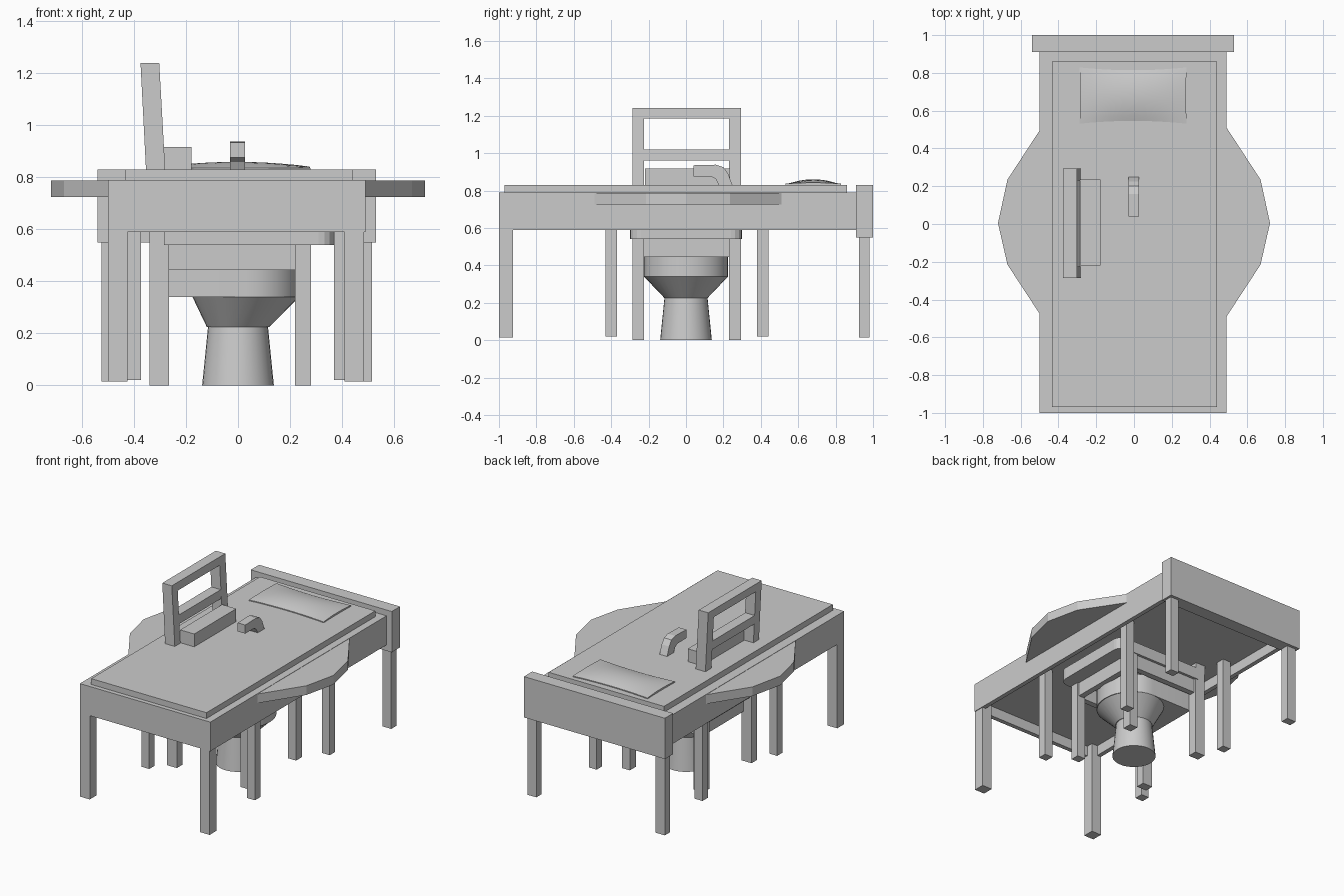
import bpy, bmesh, math

if "Cube" in bpy.data.objects:
    bpy.data.objects.remove(bpy.data.objects["Cube"])


def make(name, bm, smooth=False):
    bmesh.ops.recalc_face_normals(bm, faces=bm.faces[:])
    me = bpy.data.meshes.new(name)
    bm.to_mesh(me)
    bm.free()
    ob = bpy.data.objects.new(name, me)
    bpy.context.collection.objects.link(ob)
    if smooth:
        bpy.ops.object.select_all(action='DESELECT')
        ob.select_set(True)
        bpy.context.view_layer.objects.active = ob
        bpy.ops.object.shade_smooth_by_angle(angle=math.radians(35))
    return ob


def loft(name, rings, smooth=False):
    """Skin a stack of equal-length point rings and cap both ends."""
    bm = bmesh.new()
    vs = [[bm.verts.new(p) for p in r] for r in rings]
    n = len(rings[0])
    for a, b in zip(vs, vs[1:]):
        for i in range(n):
            j = (i + 1) % n
            bm.faces.new((a[i], a[j], b[j], b[i]))
    bm.faces.new(vs[0])
    bm.faces.new(vs[-1])
    return make(name, bm, smooth)


def rect(x0, x1, y0, y1, z):
    return [(x0, y0, z), (x1, y0, z), (x1, y1, z), (x0, y1, z)]


def box(name, x0, x1, y0, y1, z0, z1):
    return loft(name, [rect(x0, x1, y0, y1, z0), rect(x0, x1, y0, y1, z1)])


def prism(name, outline, z0, z1, smooth=False):
    return loft(name, [[(x, y, z) for x, y in outline] for z in (z0, z1)], smooth)


def ellipse(cx, rx, ry, n=32):
    return [(cx + rx * math.cos(2 * math.pi * i / n), ry * math.sin(2 * math.pi * i / n))
            for i in range(n)]


# bed: slab inside four rails, open underneath
box("bed_base", -0.48, 0.475, -0.98, 0.93, 0.66, 0.79)
box("bed_front_rail", -0.5, 0.49, -1.0, -0.97, 0.59, 0.79)
for s, x0, x1 in (("left", -0.5, -0.47), ("right", 0.46, 0.49)):
    box("bed_rail_" + s, x0, x1, -0.97, 0.92, 0.59, 0.79)
box("headboard", -0.54, 0.53, 0.91, 1.0, 0.55, 0.83)
box("mattress", -0.435, 0.44, -0.97, 0.86, 0.78, 0.83)
for s, x0, x1 in (("left", -0.5, -0.425), ("right", 0.41, 0.485)):
    box("bed_front_leg_" + s, x0, x1, -1.0, -0.925, 0.015, 0.7)
for s, x0, x1 in (("left", -0.525, -0.455), ("right", 0.45, 0.515)):
    box("bed_back_leg_" + s, x0, x1, 0.925, 0.98, 0.015, 0.6)

# pillow: domed, with long edges drawn in at the middle
bm = bmesh.new()
n = 10
for side in (0, 1):
    g = []
    for i in range(n + 1):
        u = 2 * i / n - 1
        row = []
        for j in range(n + 1):
            v = 2 * j / n - 1
            h = 0.006 + 0.024 * (1 - v * v) * (1 - 0.75 * u * u)
            row.append(bm.verts.new((-0.005 + 0.283 * u - 0.012 * u * (1 - v * v) * 0.2,
                                     0.68 + v * (0.134 + 0.015 * u * u),
                                     0.83 + side * h)))
        g.append(row)
    for i in range(n):
        for j in range(n):
            bm.faces.new((g[i][j], g[i + 1][j], g[i + 1][j + 1], g[i][j + 1]))
bmesh.ops.bridge_loops(bm, edges=[e for e in bm.edges if e.is_boundary])
make("pillow", bm, True)

# faceted round table running through the bed
quarter = [(0.72, 0.005), (0.67, 0.235), (0.49, 0.51), (0.27, 0.62)]
half = quarter + [(-x, y) for x, y in reversed(quarter)]
table = half[:]
table += [(x, -y + 0.02) for x, y in reversed(half) if y > 0.01]
prism("table_top", table, 0.725, 0.788)
for i, x in enumerate((-0.403, 0.4)):
    for j, y in enumerate((-0.4, 0.41)):
        box(f"table_leg_{i}{j}", x - 0.03, x + 0.03, y - 0.03, y + 0.03, 0.02, 0.73)

# chair: facing +x, seat with rounded front corners
seat = [(-0.285, -0.3), (0.27, -0.3)]
seat += [(0.31 + 0.06 * math.sin(a), -0.24 - 0.06 * math.cos(a))
         for a in (math.pi * k / 8 for k in range(5))]
seat += [(x, -y) for x, y in reversed(seat)]
prism("chair_seat", seat, 0.54, 0.62)
for s, y0, y1 in (("near", -0.285, -0.225), ("far", 0.23, 0.295)):
    box("chair_front_leg_" + s, 0.22, 0.28, y0, y1, 0, 0.55)
    loft("chair_back_post_" + s, [rect(-0.34, -0.265, y0, y1, 0),
                                  rect(-0.34, -0.265, y0, y1, 0.56),
                                  rect(-0.375, -0.303, y0, y1, 1.24)])
    m = (y0 + y1) / 2
    box("chair_side_apron_" + s, -0.27, 0.23, m - 0.02, m + 0.02, 0.445, 0.545)
box("chair_front_apron", 0.23, 0.27, -0.24, 0.24, 0.445, 0.545)
box("chair_back_apron", -0.325, -0.285, -0.24, 0.24, 0.445, 0.545)
for nm, z0, z1 in (("top", 1.185, 1.24), ("middle", 0.96, 1.02)):
    k0, k1 = (-0.34 - 0.035 * (z - 0.56) / 0.68 for z in (z0, z1))
    loft(f"chair_{nm}_rail", [rect(k0, k0 + 0.072, -0.225, 0.23, z0),
                              rect(k1, k1 + 0.072, -0.225, 0.23, z1)])

# toilet: foot, flared bowl, D-shaped rim and cistern
loft("toilet_foot", [[(x, y, z) for x, y in ellipse(0, r, r)]
                     for z, r in ((0, 0.138), (0.228, 0.115))], True)
loft("toilet_bowl", [[(x, y, z) for x, y in ellipse(c, rx, ry)]
                     for z, c, rx, ry in ((0.225, 0, 0.12, 0.115), (0.34, 0.03, 0.205, 0.225))], True)
rim = [(-0.28, -0.225)]
rim += [(0.03 + 0.21 * math.cos(a), 0.225 * math.sin(a))
        for a in (math.pi * (k / 16 - 0.5) for k in range(17))]
rim += [(-0.28, 0.225)]
prism("toilet_rim", rim, 0.34, 0.47, True)
box("cistern", -0.285, -0.178, -0.22, 0.235, 0.47, 0.918)

# tap: bent spout profile extruded sideways
tap = [(0.04, 0.935), (0.16, 0.938), (0.20, 0.925), (0.225, 0.89), (0.25, 0.825),
       (0.178, 0.825), (0.16, 0.86), (0.135, 0.876), (0.04, 0.876)]
loft("tap", [[(x, y, z) for y, z in tap] for x in (-0.03, 0.027)])
